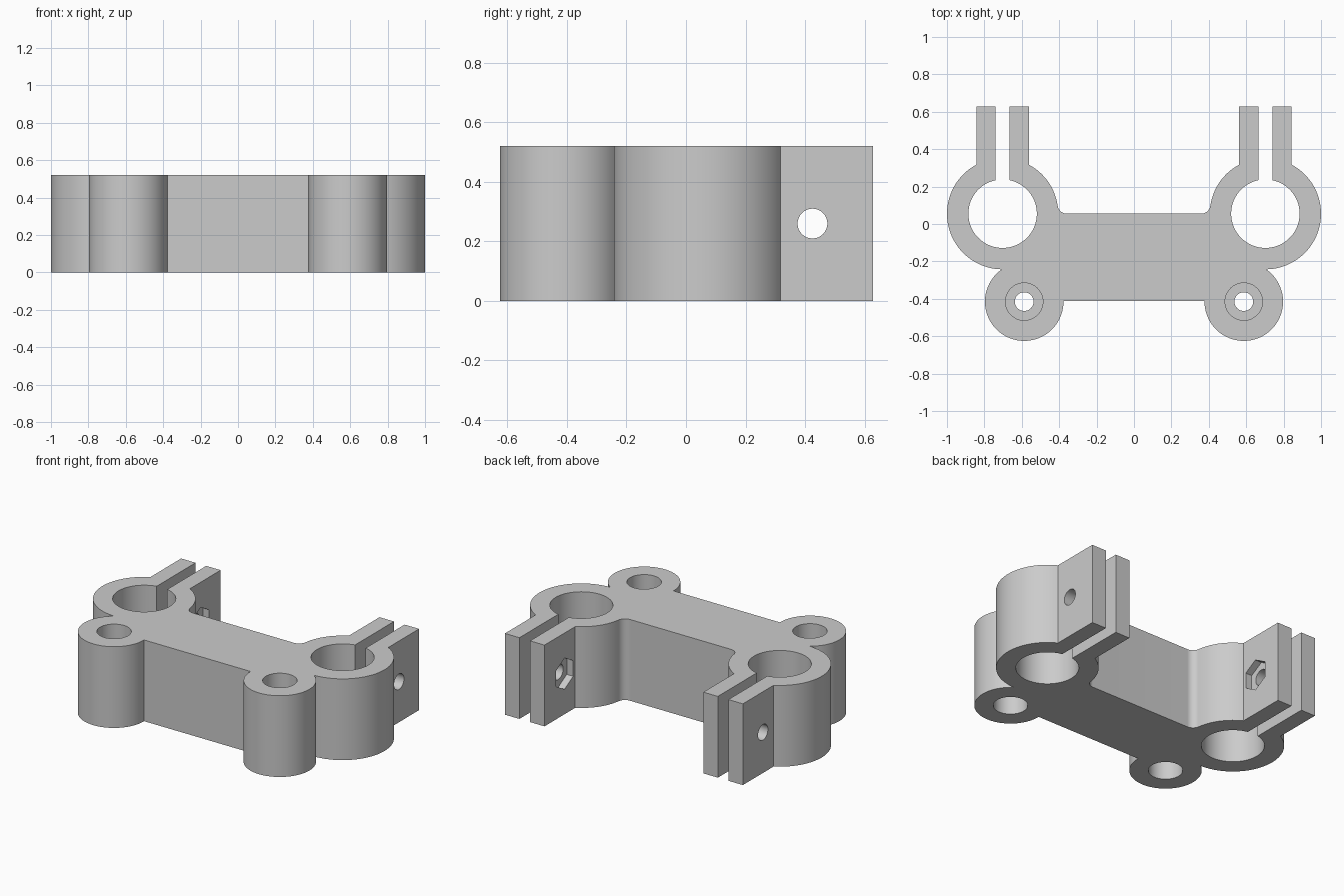
import bpy, bmesh
from math import sin, cos, acos, asin, atan2, degrees, hypot, radians, sqrt, pi
from mathutils import Matrix

if "Cube" in bpy.data.objects:
    bpy.data.objects.remove(bpy.data.objects["Cube"], do_unlink=True)

HEIGHT = 0.52
CLAMP, CLAMP_R, BORE_R = (0.7025, 0.055), 0.2975, 0.183
BOSS, BOSS_R = (0.587, -0.415), 0.21
EAR_OUT, EAR_IN, EAR_Y = 0.14, 0.0375, 0.628
FILLET = 0.05

grey = bpy.data.materials.new("plain grey")
grey.use_nodes = True
colour = (0.6, 0.6, 0.6, 1)
grey.diffuse_color = colour
grey.node_tree.nodes["Principled BSDF"].inputs["Base Color"].default_value = colour


def arc(centre, r, a, b):
    """Points along an arc from angle a to b, in degrees."""
    n = max(6, int(abs(b - a) / 4))
    angles = [radians(a + (b - a) * i / n) for i in range(n + 1)]
    return [(centre[0] + r * cos(t), centre[1] + r * sin(t)) for t in angles]


def make_object(name, bm):
    mesh = bpy.data.meshes.new(name)
    bm.to_mesh(mesh)
    bm.free()
    mesh.materials.append(grey)
    obj = bpy.data.objects.new(name, mesh)
    bpy.context.collection.objects.link(obj)
    return obj


def add_cylinder(bm, centre, r, length, axis="Z", sides=48):
    turn = Matrix.Rotation(pi / 2, 4, "Y") if axis == "X" else Matrix()
    # A six-sided pocket keeps its corners along y
    spin = Matrix.Rotation(pi / 2 if sides == 6 else 0, 4, "Z")
    bmesh.ops.create_cone(bm, cap_ends=True, segments=sides, radius1=r, radius2=r,
                          depth=length, matrix=Matrix.Translation(centre) @ turn @ spin)


# Where the boss circle meets the clamp circle
cx, cy = CLAMP
dx, dy = cx - BOSS[0], cy - BOSS[1]
gap = hypot(dx, dy)
toward = degrees(atan2(dy, dx))
boss_end = toward - degrees(acos((gap**2 + BOSS_R**2 - CLAMP_R**2) / (2 * gap * BOSS_R)))
clamp_start = toward - 180 + degrees(
    acos((gap**2 + CLAMP_R**2 - BOSS_R**2) / (2 * gap * CLAMP_R)))

# Half outline: boss, split clamp ring with two ears, fillet into the bar
ear = degrees(acos(EAR_OUT / CLAMP_R))
slot = degrees(acos(EAR_IN / BORE_R))
fillet_dx = sqrt((CLAMP_R + FILLET) ** 2 - FILLET ** 2)
blend = degrees(asin(FILLET / (CLAMP_R + FILLET)))
half = arc(BOSS, BOSS_R, 179, 360 + boss_end)
half += arc(CLAMP, CLAMP_R, clamp_start, ear)[1:]
half += [(cx + EAR_OUT, EAR_Y), (cx + EAR_IN, EAR_Y)]
half += arc(CLAMP, BORE_R, slot, -180 - slot)
half += [(cx - EAR_IN, EAR_Y), (cx - EAR_OUT, EAR_Y)]
half += arc(CLAMP, CLAMP_R, 180 - ear, 180 - blend)
half += arc((cx - fillet_dx, cy + FILLET), FILLET, -blend, -90)[1:]
outline = half + [(-x, y) for x, y in reversed(half)]

# Bracket body
bm = bmesh.new()
low, high = [[bm.verts.new((x, y, z)) for x, y in outline] for z in (0, HEIGHT)]
bm.faces.new(reversed(low))
bm.faces.new(high)
for i in range(len(outline)):
    bm.faces.new((low[i - 1], low[i], high[i], high[i - 1]))
bracket = make_object("clamp_bracket", bm)

# Through holes and wider recesses, on both sides
holes, recesses = bmesh.new(), bmesh.new()
for side in (-1, 1):
    bx, by = side * BOSS[0], BOSS[1]
    add_cylinder(holes, (bx, by, HEIGHT / 2), 0.05, 1)
    add_cylinder(holes, (side * cx, 0.425, HEIGHT / 2), 0.05, 0.4, "X")
    for z in (0, HEIGHT):
        add_cylinder(recesses, (bx, by, z), 0.1, 0.4)
    add_cylinder(recesses, (side * (cx - EAR_OUT), 0.425, HEIGHT / 2), 0.1, 0.09, "X", 6)

cutters = [make_object("hole_cutter", holes), make_object("recess_cutter", recesses)]
for cutter in cutters:
    cutter.hide_render = True
    cut = bracket.modifiers.new(cutter.name, "BOOLEAN")
    cut.operation = "DIFFERENCE"
    cut.solver = "EXACT"
    cut.object = cutter

# Bake the cuts and drop the cutters
graph = bpy.context.evaluated_depsgraph_get()
cut_mesh = bpy.data.meshes.new_from_object(bracket.evaluated_get(graph))
bracket.modifiers.clear()
bracket.data = cut_mesh
for cutter in cutters:
    bpy.data.objects.remove(cutter, do_unlink=True)

bpy.ops.object.select_all(action="DESELECT")
bracket.select_set(True)
bpy.context.view_layer.objects.active = bracket
bpy.ops.object.shade_smooth_by_angle(angle=radians(30))
